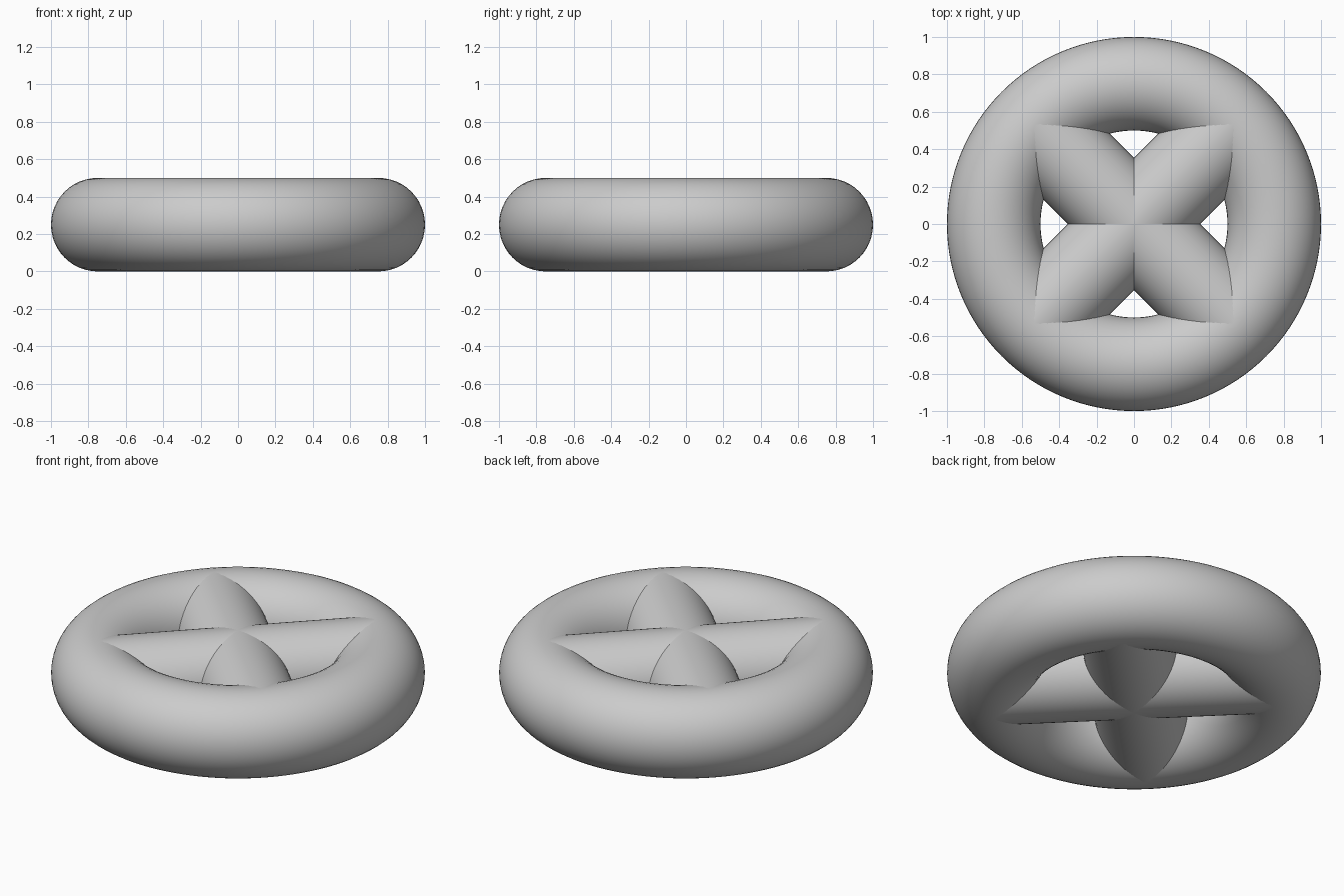
import bpy
from math import pi, radians

cube = bpy.data.objects.get("Cube")
if cube:
    bpy.data.objects.remove(cube, do_unlink=True)

RING_RADIUS = 0.75
TUBE_RADIUS = 0.25

# One plain grey for the whole model
grey = bpy.data.materials.new("light_grey")
grey.use_nodes = True
colour = (0.6, 0.6, 0.6, 1)
grey.diffuse_color = colour
grey.node_tree.nodes["Principled BSDF"].inputs["Base Color"].default_value = colour


def finish(name):
    obj = bpy.context.object
    obj.name = name
    obj.data.materials.append(grey)
    bpy.ops.object.shade_smooth_by_angle(angle=radians(40))


# Outer ring
bpy.ops.mesh.primitive_torus_add(
    major_radius=RING_RADIUS, minor_radius=TUBE_RADIUS,
    major_segments=128, minor_segments=48, location=(0, 0, TUBE_RADIUS))
finish("outer_ring")

# Two crossing bars whose ends are buried inside the ring
for name, turn in (("left_diagonal_bar", pi / 4), ("right_diagonal_bar", -pi / 4)):
    bpy.ops.mesh.primitive_cylinder_add(
        vertices=64, radius=TUBE_RADIUS, depth=2 * RING_RADIUS,
        location=(0, 0, TUBE_RADIUS), rotation=(0, pi / 2, turn))
    finish(name)
